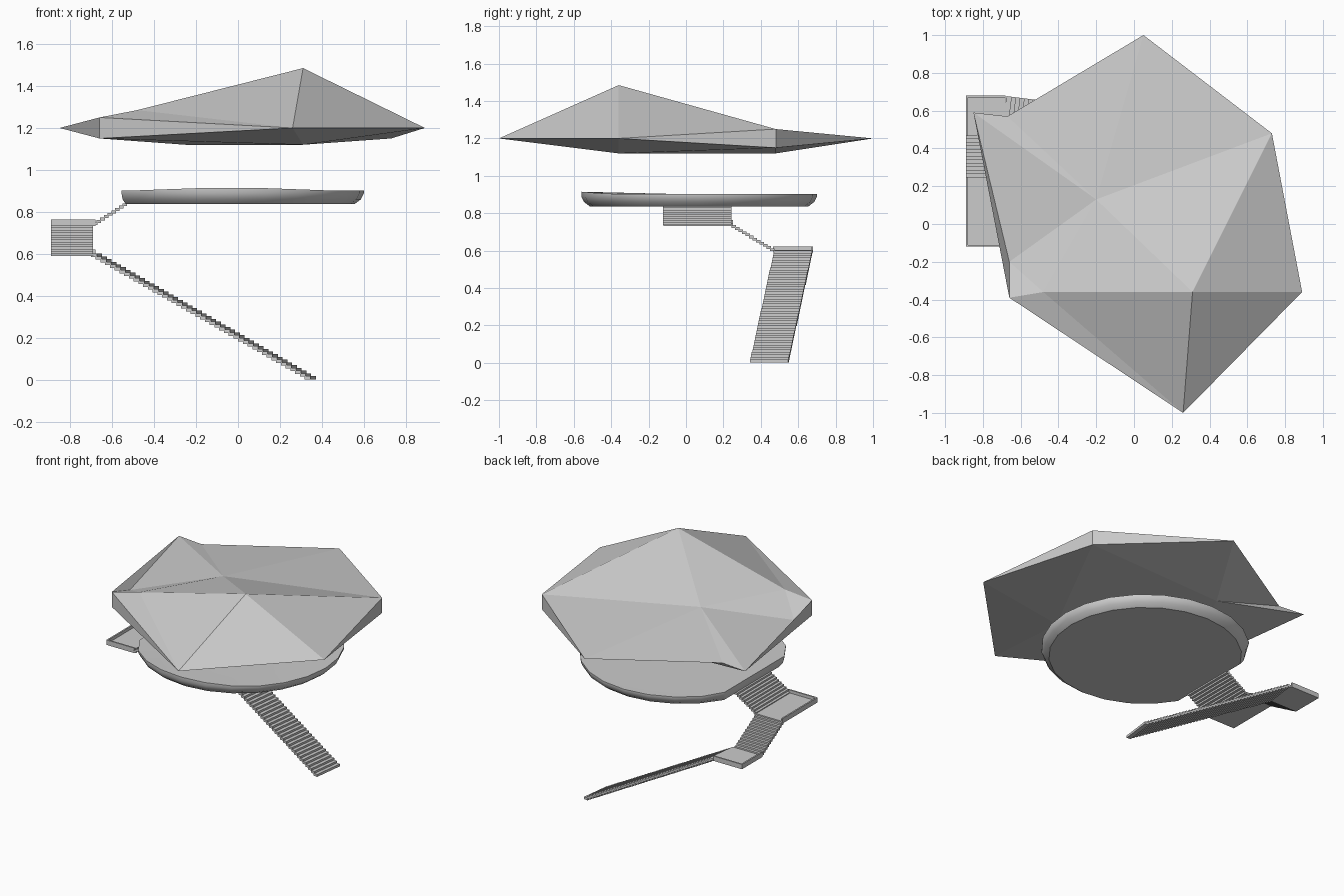
import bpy, bmesh, math
from mathutils import Matrix, Vector

if "Cube" in bpy.data.objects:
    bpy.data.objects.remove(bpy.data.objects["Cube"])


def make_object(name, bm):
    bmesh.ops.recalc_face_normals(bm, faces=bm.faces[:])
    mesh = bpy.data.meshes.new(name)
    bm.to_mesh(mesh)
    bm.free()
    ob = bpy.data.objects.new(name, mesh)
    bpy.context.collection.objects.link(ob)
    return ob


def add_box(bm, center, size, yaw=0.0):
    m = (Matrix.Translation(center) @ Matrix.Rotation(yaw, 4, 'Z')
         @ Matrix.Diagonal((*size, 1.0)))
    bmesh.ops.create_cube(bm, size=1.0, matrix=m)


def bounds_box(bm, x0, x1, y0, y1, z0, z1):
    add_box(bm, ((x0 + x1) / 2, (y0 + y1) / 2, (z0 + z1) / 2),
            (x1 - x0, y1 - y0, z1 - z0))


def flight(name, start, end, width, count, thick=0.016):
    """Thin treads rising from start to end (both on the centre line)."""
    a, b = Vector(start), Vector(end)
    d = b - a
    run = math.hypot(d.x, d.y) / count
    yaw = math.atan2(d.y, d.x)
    bm = bmesh.new()
    for i in range(count):
        p = a + d * ((i + 0.5) / count)
        add_box(bm, (p.x, p.y, p.z), (run * 1.25, width, thick), yaw)
    return make_object(name, bm)


# Faceted roof: rim points, ridge peak, low crown and shallow underside
pts = {
    'A': (0.05, 1.00, 1.20), 'Bt': (0.73, 0.48, 1.25), 'Bb': (0.73, 0.48, 1.15),
    'C': (0.89, -0.36, 1.20), 'D': (0.26, -1.00, 1.20),
    'Et': (-0.66, -0.39, 1.25), 'Eb': (-0.66, -0.39, 1.15),
    'F': (-0.85, 0.59, 1.20), 'G': (-0.67, 0.57, 1.20),
    'H': (-0.66, -0.20, 1.19), 'K': (-0.48, -0.36, 1.285),
    'V': (-0.20, 0.13, 1.28), 'T': (0.31, -0.36, 1.485),
    'P': (0.31, -0.36, 1.12), 'Q': (-0.25, 0.48, 1.12),
}
faces = """A G V|G F V|F H V|F Et H|Et K H|H K V|K T V|T Bt V|Bt A V
Et D K|K D T|D C T|C Bt T|Et Eb D|F Eb Et|C Bb Bt|Bt Bb A
D P C|C P Bb|Bb P Q|Bb Q A|A Q G|G Q F|F Q Eb|Eb Q P|Eb P D"""
bm = bmesh.new()
v = {k: bm.verts.new(co) for k, co in pts.items()}
for f in faces.replace("\n", "|").split("|"):
    bm.faces.new([v[k] for k in f.split()])
make_object("roof", bm)

# Round platform with a bevelled underside and a straight side for the stairs
bm = bmesh.new()
N, CX, CY = 24, -0.03, 0.07
rings = []
for r, z, cut in ((0.585, 0.837, -0.535), (0.615, 0.86, -0.55),
                  (0.63, 0.89, -0.555), (0.63, 0.903, -0.555)):
    ring = []
    for i in range(N):
        t = 2 * math.pi * i / N
        y = CY + r * math.sin(t)
        lift = 0.012 * max(0, (-0.42 - y) / 0.14) if z > 0.9 else 0
        ring.append(bm.verts.new((max(cut, CX + r * math.cos(t)), y, z + lift)))
    rings.append(ring)
for lo, hi in zip(rings, rings[1:]):
    for i in range(N):
        j = (i + 1) % N
        bm.faces.new((lo[i], lo[j], hi[j], hi[i]))
bm.faces.new(rings[0][::-1])
# top surface fans to a flat centre
mid = bm.verts.new((CX, CY, 0.90))
for i in range(N):
    bm.faces.new((rings[-1][i], rings[-1][(i + 1) % N], mid))
platform = make_object("platform", bm)
bpy.context.view_layer.objects.active = platform
platform.select_set(True)
bpy.ops.object.shade_smooth_by_angle(angle=math.radians(30))

# Stair flights
flight("lower_stairs", (0.355, 0.445, 0.004), (-0.685, 0.575, 0.60), 0.205, 46)
flight("middle_stairs", (-0.79, 0.47, 0.60), (-0.79, 0.245, 0.735), 0.20, 12, 0.014)
flight("upper_stairs", (-0.69, 0.06, 0.738), (-0.53, 0.06, 0.84), 0.365, 9, 0.014)

# Lower landing: floor with low kerbs on the outer sides
bm = bmesh.new()
bounds_box(bm, -0.89, -0.68, 0.465, 0.68, 0.59, 0.603)
bounds_box(bm, -0.89, -0.88, 0.465, 0.68, 0.59, 0.622)
bounds_box(bm, -0.88, -0.68, 0.67, 0.68, 0.59, 0.622)
make_object("lower_landing", bm)

# Upper landing: floor with low kerbs on the outer sides
bm = bmesh.new()
bounds_box(bm, -0.89, -0.68, -0.12, 0.25, 0.732, 0.745)
bounds_box(bm, -0.89, -0.88, -0.12, 0.25, 0.732, 0.765)
bounds_box(bm, -0.88, -0.68, -0.12, -0.11, 0.732, 0.765)
make_object("upper_landing", bm)
